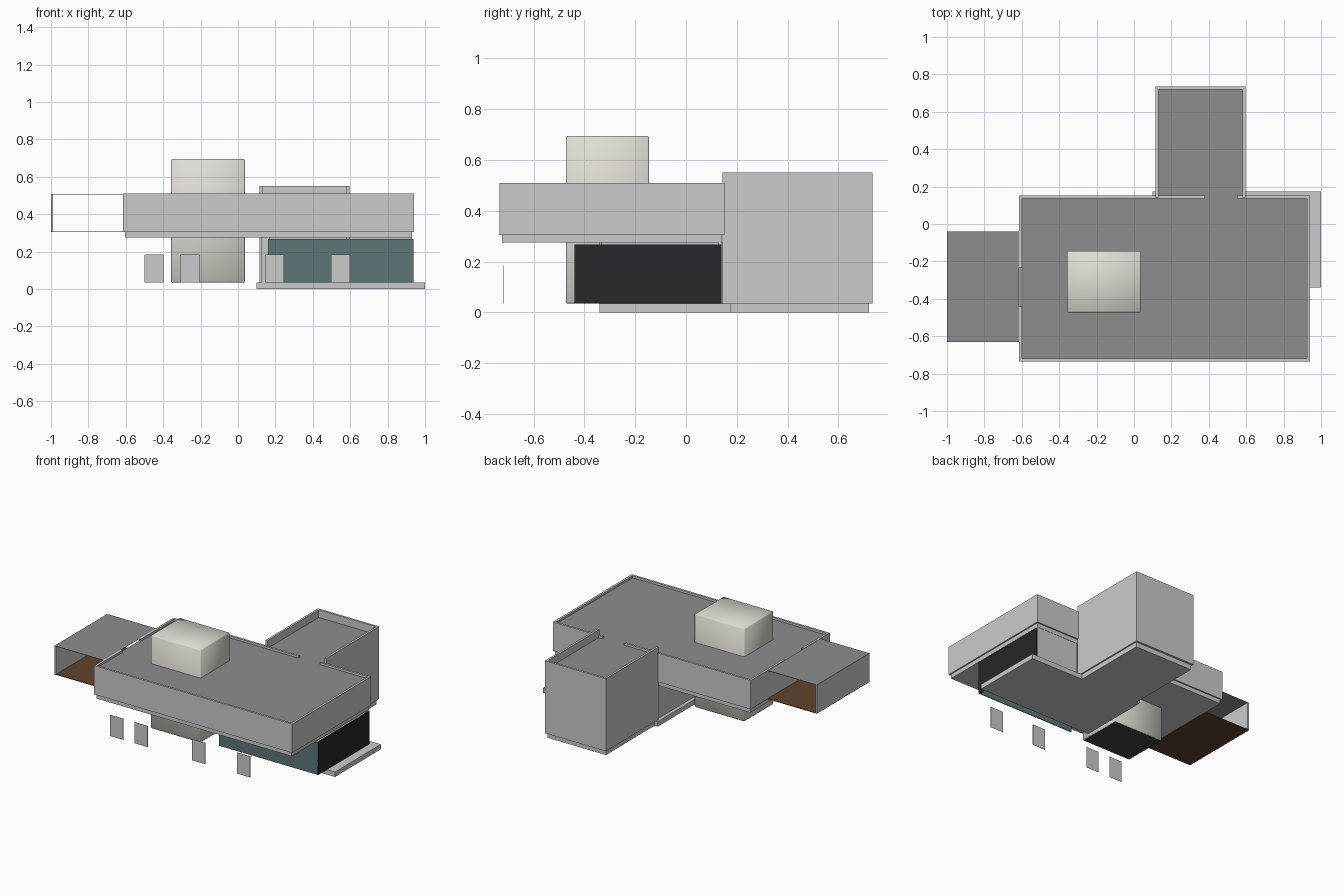
import bpy

if "Cube" in bpy.data.objects:
    bpy.data.objects.remove(bpy.data.objects["Cube"])


def material(name, rgb):
    m = bpy.data.materials.new(name)
    m.diffuse_color = (*rgb, 1)
    m.use_nodes = True
    m.node_tree.nodes["Principled BSDF"].inputs["Base Color"].default_value = m.diffuse_color
    return m


ROOF = material("roof_felt", (0.27, 0.27, 0.27))
GLASS = material("tinted_glass", (0.11, 0.18, 0.19))
BLACK = material("black_cladding", (0.02, 0.02, 0.023))
WOOD = material("wood_floor", (0.12, 0.055, 0.025))
STONE = material("stone", (0.74, 0.73, 0.66))
DARK = material("dark_footing", (0.05, 0.06, 0.05))


def box(name, x, y, z, mat=None):
    """Axis-aligned box from (min, max) ranges."""
    bpy.ops.mesh.primitive_cube_add(size=1, location=[sum(r) / 2 for r in (x, y, z)])
    o = bpy.context.object
    o.name = name
    o.scale = [r[1] - r[0] for r in (x, y, z)]
    bpy.ops.object.transform_apply(location=False, rotation=False, scale=True)
    if mat:
        o.data.materials.append(mat)
    return o


T = 0.015            # wall thickness
ROOF_Z = 0.495

# Foundation slabs
box("ground_slab", (0.10, 1.0), (-0.34, 0.175), (0, 0.035))
box("tower_slab", (0.125, 0.585), (0.17, 0.72), (0, 0.035))

# Upper storey: fascia, body, roof, parapets with two openings
X0, X1, Y0, Y1 = -0.615, 0.94, -0.735, 0.152
box("lower_fascia", (X0 + 0.01, X1 - 0.01), (Y0 + 0.01, Y1 - 0.01), (0.275, 0.305))
box("upper_storey", (X0, X1), (Y0, Y1), (0.305, ROOF_Z - 0.004))
box("main_roof", (X0 + 0.002, X1 - 0.002), (Y0 + 0.002, Y1 - 0.002), (ROOF_Z - 0.004, ROOF_Z), ROOF)
PZ = (ROOF_Z - 0.004, 0.51)
box("parapet_front", (X0, X1), (Y0, Y0 + T), PZ)
box("parapet_right", (X1 - T, X1), (Y0 + T, Y1), PZ)
box("parapet_back_left", (X0, 0.38), (Y1 - T, Y1), PZ)
box("parapet_back_right", (0.55, X1 - T), (Y1 - T, Y1), PZ)
box("parapet_left_front", (X0, X0 + T), (Y0 + T, -0.44), PZ)
box("parapet_left_back", (X0, X0 + T), (-0.235, Y1 - T), PZ)

# Rear tower: three walls, open toward the main roof
A0, A1, B0, B1 = 0.115, 0.595, 0.143, 0.735
box("tower_wall_left", (A0, A0 + T), (B0, B1), (0.035, 0.55))
box("tower_wall_right", (A1 - T, A1), (B0, B1), (0.035, 0.55))
box("tower_wall_back", (A0 + T, A1 - T), (B1 - T, B1), (0.035, 0.55))
box("tower_floor", (A0 + T, A1 - T), (B0, B1 - T), (0.033, 0.037))
box("tower_roof", (A0 + T, A1 - T), (Y1 - 0.002, B1 - T), (ROOF_Z - 0.008, ROOF_Z), ROOF)

# Ground floor: glazed front, black right side, plain back and left
GZ = (0.035, 0.267)
n, g0, g1 = 8, 0.16, 0.935
w = (g1 - g0) / n
for i in range(n):
    box(f"window_panel_{i + 1}", (g0 + i * w, g0 + (i + 1) * w), (-0.44, -0.434), GZ, GLASS)
box("right_side_wall", (0.929, 0.937), (-0.44, 0.14), GZ, BLACK)
box("ground_back_wall", (A1, 0.929), (0.128, 0.14), (0.035, 0.275))
box("ground_left_wall", (0.125, 0.14), (-0.34, 0.143), (0.035, 0.275))
box("ground_left_return", (0.14, 0.17), (-0.34, -0.33), (0.035, 0.275))

# Stone core with softly shaded sides, running through both storeys
core = box("stone_core", (-0.357, 0.037), (-0.473, -0.145), (0.035, 0.695), STONE)
bev = core.modifiers.new("soft_edges", "BEVEL")
bev.width = 0.006
bev.segments = 1
bpy.ops.object.shade_smooth()
box("core_footing", (-0.351, 0.031), (-0.467, -0.151), (0.034, 0.036), DARK)

# Open-ended terrace on the left
CY = (-0.63, -0.04)
box("terrace_floor", (-1.0, X0), CY, (0.304, 0.308), WOOD)
box("terrace_wall", (-1.0, -0.988), CY, (0.308, 0.506))
box("terrace_roof", (-1.0, X0), CY, (0.505, 0.508), ROOF)

# Small free-standing front panels
for i, x in enumerate((-0.5, -0.307, 0.145, 0.498)):
    box(f"front_panel_{i + 1}", (x, x + 0.102), (-0.721, -0.719), (0.035, 0.185))
